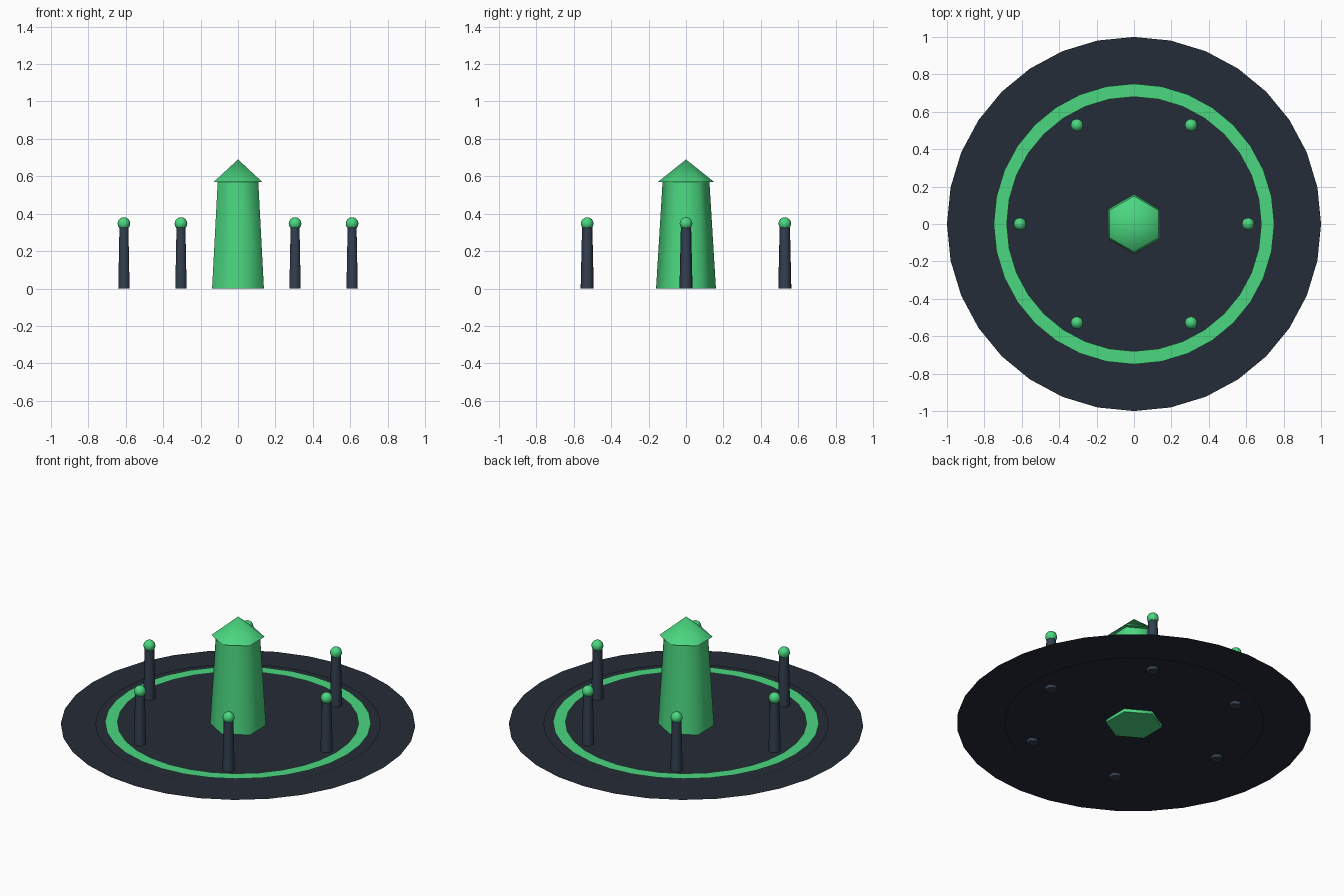
import bpy
import math
from math import pi, cos, sin

if "Cube" in bpy.data.objects:
    bpy.data.objects.remove(bpy.data.objects["Cube"])


def material(name, rgb):
    m = bpy.data.materials.new(name)
    m.diffuse_color = (*rgb, 1)
    m.use_nodes = True
    m.node_tree.nodes["Principled BSDF"].inputs["Base Color"].default_value = m.diffuse_color
    return m


DARK = material("dark_slate", (0.018, 0.025, 0.038))
SLATE = material("slate", (0.033, 0.050, 0.080))
GREEN = material("green", (0.069, 0.68, 0.216))


def finish(obj, name, mat):
    obj.name = name
    obj.data.materials.append(mat)
    return obj


def flat_ring(name, inner, outer, z, mat, n=32):
    # zero-thickness annulus, or a full disc when inner is 0
    circle = lambda r: [(r * cos(2 * pi * i / n), r * sin(2 * pi * i / n), z) for i in range(n)]
    verts = circle(outer)
    if inner:
        verts += circle(inner)
        faces = [(i, (i + 1) % n, n + (i + 1) % n, n + i) for i in range(n)]
    else:
        faces = [tuple(range(n))]
    mesh = bpy.data.meshes.new(name)
    mesh.from_pydata(verts, [], faces)
    obj = bpy.data.objects.new(name, mesh)
    bpy.context.collection.objects.link(obj)
    return finish(obj, name, mat)


def hex_taper(name, r1, r2, z1, z2, mat, x=0, y=0):
    # six-sided tapered column with corners on the y axis
    bpy.ops.mesh.primitive_cone_add(vertices=6, radius1=r1, radius2=r2, depth=z2 - z1,
                                    location=(x, y, (z1 + z2) / 2))
    obj = finish(bpy.context.object, name, mat)
    bpy.ops.object.shade_smooth_by_angle(angle=math.radians(65))
    return obj


# Ground plates
flat_ring("outer_plate", 0.73, 1.0, 0.015, DARK)
flat_ring("inner_plate", 0, 0.805, 0.02, DARK)
flat_ring("glow_ring", 0.68, 0.75, 0.03, GREEN)

# Central tower
hex_taper("tower_shaft", 0.16, 0.125, 0, 0.575, GREEN)
hex_taper("tower_roof", 0.15, 0, 0.57, 0.69, GREEN)

# Six posts with ball tops
for i in range(6):
    a = i * pi / 3
    x, y = 0.61 * cos(a), 0.61 * sin(a)
    hex_taper(f"post_{i + 1}", 0.035, 0.0275, 0, 0.33, SLATE, x, y)
    bpy.ops.mesh.primitive_uv_sphere_add(segments=12, ring_count=8, radius=0.034,
                                         location=(x, y, 0.347))
    finish(bpy.context.object, f"post_ball_{i + 1}", GREEN)
    bpy.ops.object.shade_smooth()
